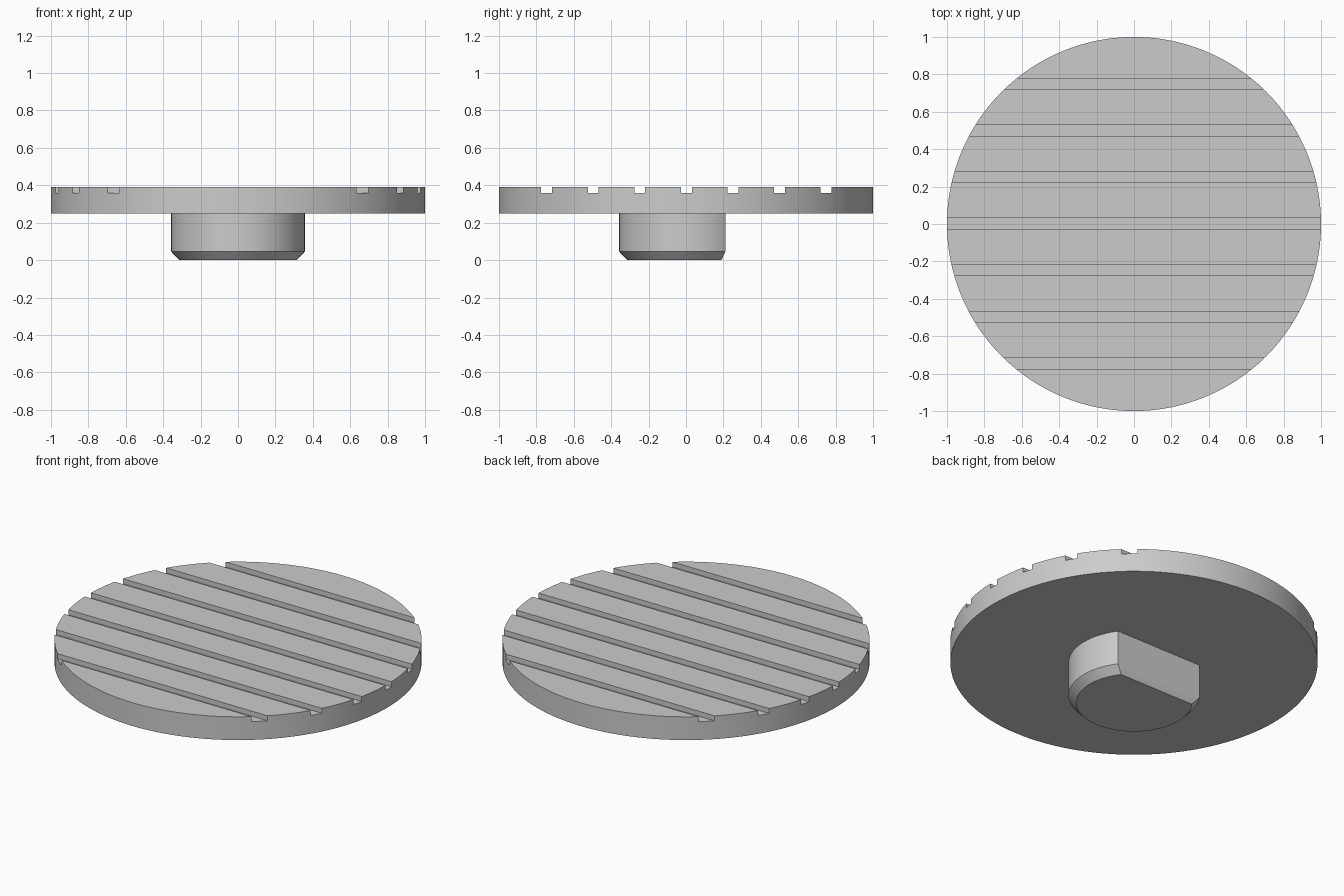
import bpy
import bmesh
from math import asin, cos, sin, pi
from mathutils import Matrix

cube = bpy.data.objects.get("Cube")
if cube:
    bpy.data.objects.remove(cube)

grey = bpy.data.materials.new("plain_grey")
grey.use_nodes = True
colour = (0.6, 0.6, 0.6, 1)
grey.diffuse_color = colour
grey.node_tree.nodes["Principled BSDF"].inputs["Base Color"].default_value = colour


def make_object(name, bm):
    bmesh.ops.recalc_face_normals(bm, faces=bm.faces[:])
    mesh = bpy.data.meshes.new(name)
    bm.to_mesh(mesh)
    bm.free()
    mesh.materials.append(grey)
    obj = bpy.data.objects.new(name, mesh)
    bpy.context.collection.objects.link(obj)
    return obj


def select_only(obj):
    bpy.ops.object.select_all(action='DESELECT')
    obj.select_set(True)
    bpy.context.view_layer.objects.active = obj


# Round plate
BOTTOM, TOP = 0.25, 0.39
bm = bmesh.new()
bmesh.ops.create_cone(bm, cap_ends=True, segments=128, radius1=1, radius2=1,
                      depth=TOP - BOTTOM,
                      matrix=Matrix.Translation((0, 0, (TOP + BOTTOM) / 2)))
plate = make_object("grooved_plate", bm)

# Seven parallel grooves cut across the top
bm = bmesh.new()
for i in range(-3, 4):
    place = Matrix.Translation((0, 0.002 + i * 0.249, TOP + 0.02))
    bmesh.ops.create_cube(bm, size=1, matrix=place @ Matrix.Diagonal((3, 0.058, 0.1, 1)))
cutter = make_object("groove_cutter", bm)
cutter.hide_render = True
cut = plate.modifiers.new("grooves", 'BOOLEAN')
cut.operation = 'DIFFERENCE'
cut.solver = 'EXACT'
cut.object = cutter
select_only(plate)
bpy.ops.object.modifier_apply(modifier=cut.name)
bpy.data.objects.remove(cutter)


# D-shaped stem, flat at the back, with a chamfered lower end
def d_ring(bm, radius, flat, z, steps=64):
    start = pi - asin(flat / radius)
    sweep = pi + 2 * asin(flat / radius)
    angles = [start + sweep * i / steps for i in range(steps + 1)]
    return [bm.verts.new((radius * cos(a), radius * sin(a), z)) for a in angles]


bm = bmesh.new()
rings = [d_ring(bm, 0.315, 0.19, 0),
         d_ring(bm, 0.357, 0.21, 0.045),
         d_ring(bm, 0.357, 0.21, BOTTOM)]
for low, high in zip(rings, rings[1:]):
    for i in range(len(low)):
        j = (i + 1) % len(low)
        bm.faces.new((low[i], low[j], high[j], high[i]))
bm.faces.new(rings[0])
bm.faces.new(rings[-1])
stem = make_object("stem", bm)

# Smooth round walls with crisp edges
for part in (plate, stem):
    select_only(part)
    bpy.ops.object.shade_smooth_by_angle(angle=pi / 6)
